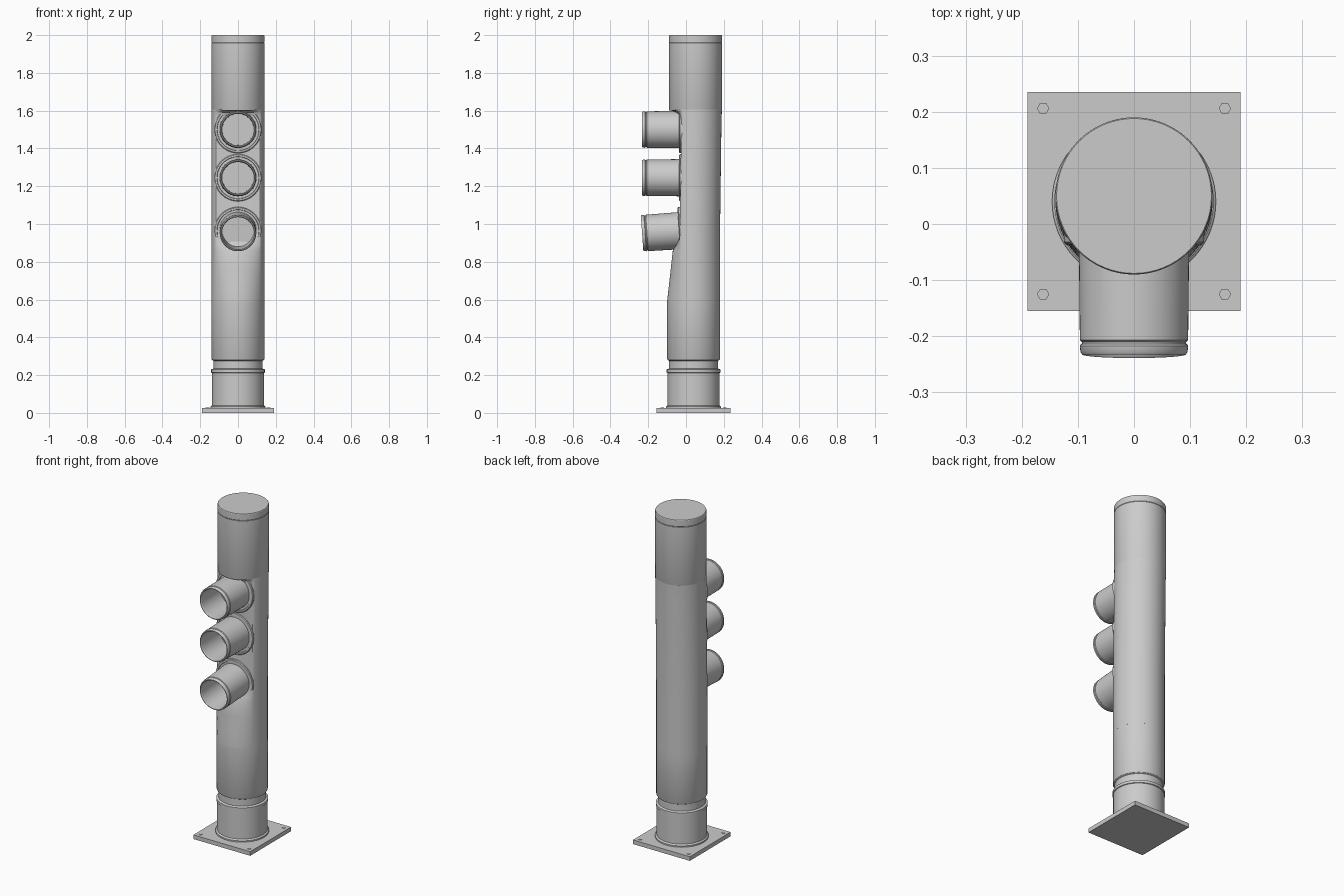
import bpy, bmesh, math
from mathutils import Matrix, Vector

if "Cube" in bpy.data.objects:
    bpy.data.objects.remove(bpy.data.objects["Cube"])


def finish(name, bm, smooth=True):
    bmesh.ops.remove_doubles(bm, verts=bm.verts, dist=1e-6)
    bmesh.ops.recalc_face_normals(bm, faces=bm.faces)
    mesh = bpy.data.meshes.new(name)
    bm.to_mesh(mesh)
    bm.free()
    ob = bpy.data.objects.new(name, mesh)
    bpy.context.collection.objects.link(ob)
    if smooth:
        bpy.ops.object.select_all(action='DESELECT')
        ob.select_set(True)
        bpy.context.view_layer.objects.active = ob
        bpy.ops.object.shade_smooth_by_angle(angle=math.radians(30))
    return ob


def skin(name, rings, matrix=Matrix()):
    """Bridge stacked rings of points and cap both ends."""
    bm = bmesh.new()
    loops = [[bm.verts.new(matrix @ Vector(p)) for p in ring] for ring in rings]
    for a, b in zip(loops, loops[1:]):
        for i in range(len(a)):
            j = (i + 1) % len(a)
            bm.faces.new((a[i], a[j], b[j], b[i]))
    bm.faces.new(loops[0][::-1])
    bm.faces.new(loops[-1])
    return finish(name, bm)


def lathe(name, profile, matrix=Matrix(), n=64):
    ang = [2 * math.pi * i / n for i in range(n)]
    return skin(name, [[(r * math.cos(a), r * math.sin(a), h) for a in ang]
                       for r, h in profile], matrix)


def box(name, size, loc):
    bm = bmesh.new()
    bmesh.ops.create_cube(bm, size=1)
    bmesh.ops.scale(bm, vec=size, verts=bm.verts)
    bmesh.ops.translate(bm, vec=loc, verts=bm.verts)
    return finish(name, bm, smooth=False)


# Base plate with four bolts
box("base_plate", (0.38, 0.39, 0.025), (0, 0.04, 0.0125))
for x in (-0.162, 0.162):
    for y in (-0.125, 0.206):
        lathe("plate_bolt", [(0.011, 0.02), (0.011, 0.028)],
              Matrix.Translation((x, y, 0)), n=6)

# Lower post: weld collar, raised ring, groove and sleeve
lathe("lower_post", [
    (0.146, 0.02), (0.146, 0.033), (0.138, 0.04), (0.138, 0.212), (0.142, 0.214),
    (0.142, 0.23), (0.130, 0.235), (0.130, 0.276), (0.137, 0.28), (0.140, 0.286),
    (0.140, 0.585), (0.137, 0.588)], Matrix.Translation((0, 0.04, 0)))

# Lamp column: round section blending into a flattened front
R, CHORD, N = 0.14, -0.073, 96
sections = [(0.585, 0), (0.59, 0), (0.68, 0.15), (0.77, 0.3), (0.86, 0.45), (0.89, 0.68),
            (0.93, 0.95), (0.95, 1), (1.53, 1), (1.56, 0.93), (1.59, 0.6), (1.605, 0)]
rings = []
for z, t in sections:
    ring = []
    for i in range(N):
        a = 2 * math.pi * i / N
        x, y = R * math.cos(a), R * math.sin(a)
        y += t * (max(y, CHORD) - y)
        ring.append((x, y + 0.04 + 0.01 * max(0, z - 1.3) / 0.305, z))
    rings.append(ring)
skin("lamp_column", rings)

# Plain upper post with its cap seam
lathe("upper_post", [
    (0.138, 1.60), (0.140, 1.605), (0.140, 1.958), (0.1385, 1.960), (0.140, 1.962),
    (0.140, 1.997), (0.138, 2.0)], Matrix.Translation((0, 0.05, 0)))

# Three open lamp tubes, the lowest tilted slightly downwards
for z, tilt in ((1.50, 0), (1.245, 0), (0.965, 4)):
    m = (Matrix.Translation((0, -0.03, z))
         @ Matrix.Rotation(math.radians(90 + tilt), 4, 'X'))
    lathe("lamp_flange", [(0.125, -0.03), (0.125, 0.002), (0.121, 0.006),
                          (0.112, 0.007), (0.110, 0.003), (0.09, 0.003)], m)
    lathe("lamp_tube", [
        (0.0985, -0.02), (0.0965, 0.177), (0.093, 0.180), (0.093, 0.184),
        (0.0965, 0.187), (0.0955, 0.198), (0.092, 0.203), (0.088, 0.203),
        (0.085, 0.198), (0.083, 0.02)], m)
